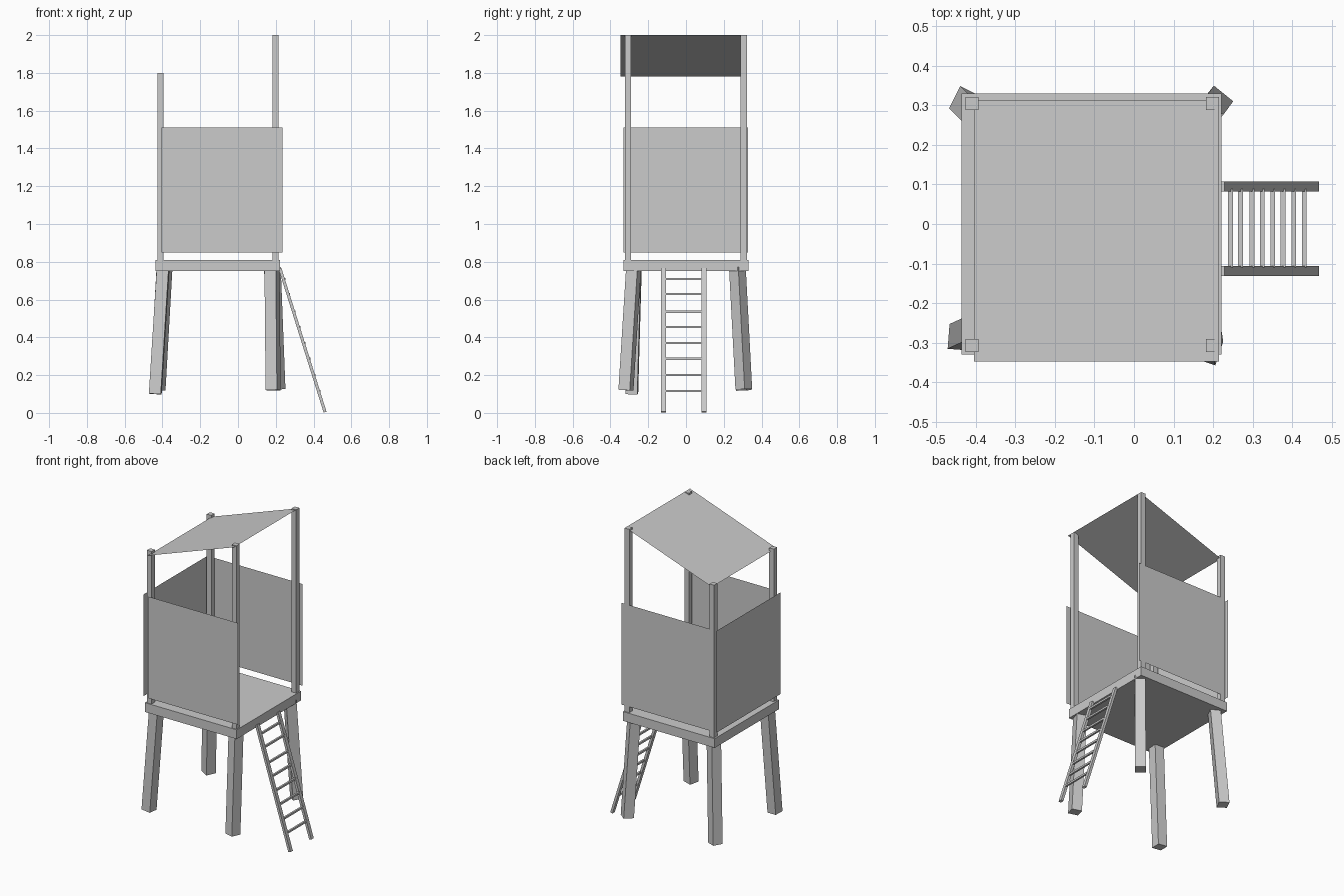
import bpy
import bmesh
from mathutils import Matrix, Vector

cube = bpy.data.objects.get("Cube")
if cube:
    bpy.data.objects.remove(cube, do_unlink=True)

GREY = (0.6, 0.6, 0.6, 1.0)
mat = bpy.data.materials.new("plain grey")
mat.use_nodes = True
mat.diffuse_color = GREY
mat.node_tree.nodes["Principled BSDF"].inputs["Base Color"].default_value = GREY


def add_object(name, bm):
    mesh = bpy.data.meshes.new(name)
    bm.to_mesh(mesh)
    bm.free()
    mesh.materials.append(mat)
    obj = bpy.data.objects.new(name, mesh)
    bpy.context.collection.objects.link(obj)
    return obj


def box(name, low, high):
    """Axis-aligned box between two corners."""
    low, high = Vector(low), Vector(high)
    bm = bmesh.new()
    bmesh.ops.create_cube(bm, size=1, matrix=Matrix.Translation((low + high) / 2)
                          @ Matrix.Diagonal((*(high - low), 1)))
    return add_object(name, bm)


def beam(name, start, end, width, depth, yaw=0.0):
    """Square-cut beam along a line; depth is along x and width along y before the yaw."""
    start, end = Vector(start), Vector(end)
    z = (end - start).normalized()
    side = Matrix.Rotation(yaw, 3, 'Z') @ Vector((0, 1, 0))
    x = side.cross(z).normalized()
    y = z.cross(x)
    rot = Matrix((x, y, z)).transposed().to_4x4()
    bm = bmesh.new()
    bmesh.ops.create_cube(bm, size=1, matrix=Matrix.Translation((start + end) / 2) @ rot
                          @ Matrix.Diagonal((depth, width, (end - start).length, 1)))
    return add_object(name, bm)


def sheet(name, corner, edge_a, edge_b):
    """Single flat panel spanned by two edges."""
    c, a, b = Vector(corner), Vector(edge_a), Vector(edge_b)
    bm = bmesh.new()
    bm.faces.new([bm.verts.new(p) for p in (c, c + a, c + a + b, c + b)])
    return add_object(name, bm)


# Floor slab
box("platform", (-0.437, -0.33, 0.75), (0.222, 0.33, 0.81))

# Corner posts, taller on the ladder side
for side, x, top in (("right", -0.427, 1.8), ("left", 0.182, 2.0)):
    for end, y in (("front", -0.324), ("back", 0.289)):
        box(f"{end}_{side}_post", (x, y, 0.81), (x + 0.033, y + 0.033, top))

# Thin wall panels on three sides
up = (0, 0, 0.66)
sheet("front_wall", (-0.405, -0.338, 0.85), (0.64, 0, 0), up)
sheet("back_wall", (0.235, 0.325, 0.85), (-0.64, 0, 0), up)
sheet("side_wall", (-0.447, 0.328, 0.85), (0, -0.658, 0), up)

# Sloping roof sheet
sheet("roof", (-0.405, -0.348, 1.78), (0.62, 0, 0.22), (0, 0.662, 0))

# Splayed legs: foot, top, twist
legs = {
    "front_right_leg": ((-0.438, -0.287, 0.10), (-0.396, -0.268, 0.77), -0.08),
    "back_right_leg": ((-0.426, 0.307, 0.12), (-0.389, 0.270, 0.77), -0.46),
    "front_left_leg": ((0.186, -0.318, 0.12), (0.180, -0.277, 0.77), -0.32),
    "back_left_leg": ((0.207, 0.306, 0.125), (0.182, 0.272, 0.77), -0.68),
}
for name, (foot, top, yaw) in legs.items():
    beam(name, foot, top, 0.063, 0.063, yaw)

# Leaning ladder
top, foot = Vector((0.222, 0, 0.765)), Vector((0.461, 0, 0.004))
for name, y in (("front_ladder_rail", -0.119), ("back_ladder_rail", 0.095)):
    offset = Vector((0, y, 0))
    beam(name, foot + offset, top + offset, 0.025, 0.016)
for i, z in enumerate((0.709, 0.63, 0.536, 0.455, 0.37, 0.286, 0.2, 0.116)):
    p = top.lerp(foot, (top.z - z) / (top.z - foot.z)) + Vector((0.005, 0, 0))
    box(f"ladder_rung_{i + 1}", (p.x - 0.006, -0.11, z - 0.006), (p.x + 0.006, 0.088, z + 0.006))
